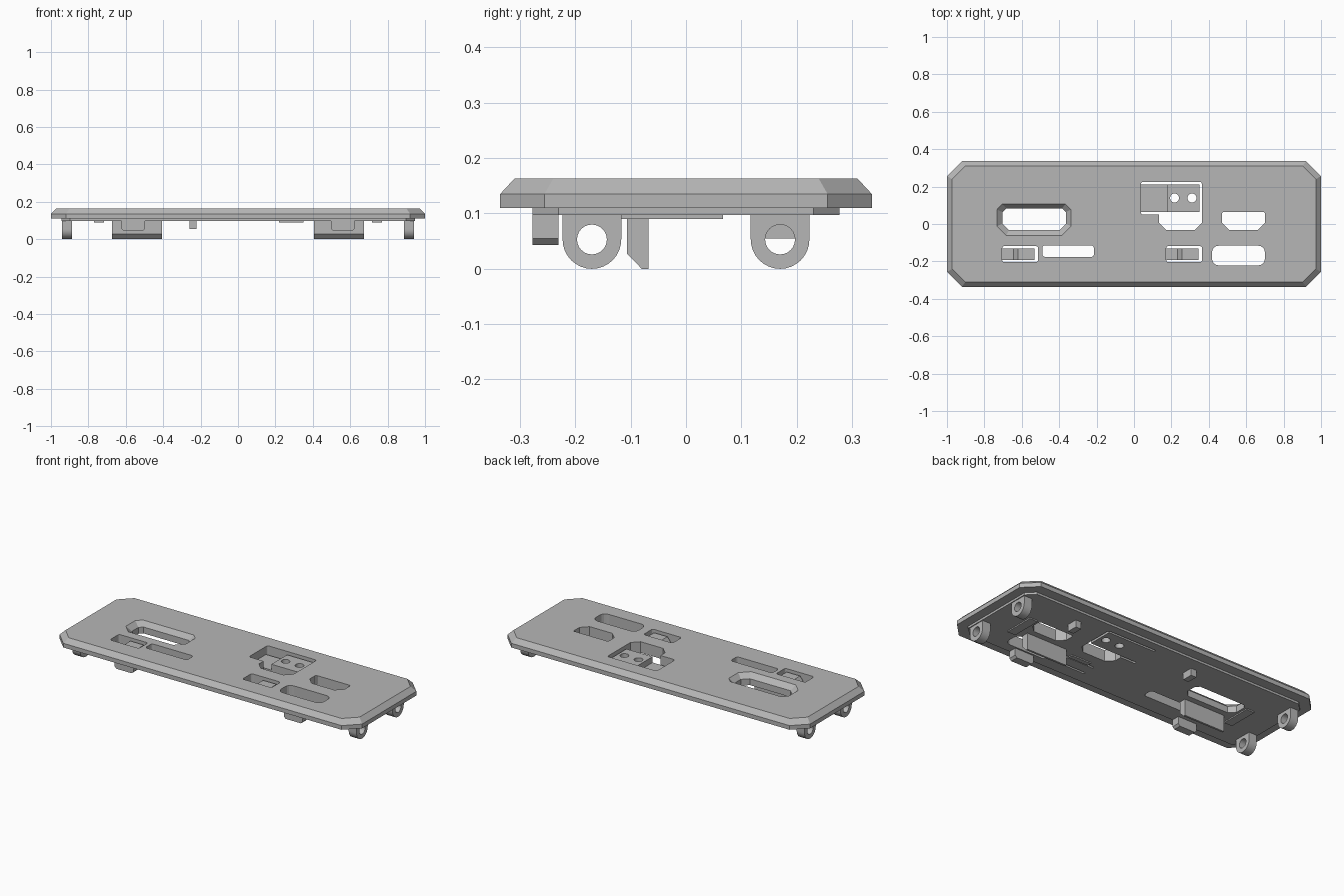
import bpy, bmesh
from math import pi, sin, cos

if "Cube" in bpy.data.objects:
    bpy.data.objects.remove(bpy.data.objects["Cube"])

grey = bpy.data.materials.new("plain grey")
grey.use_nodes = True
grey.diffuse_color = (0.47, 0.47, 0.47, 1)
grey.node_tree.nodes["Principled BSDF"].inputs["Base Color"].default_value = (0.47, 0.47, 0.47, 1)

Z_BOTTOM, Z_STEP, Z_RIM, Z_TOP = 0.097, 0.11, 0.135, 0.163


def outline(x0, x1, y0, y1, low=0.0, high=None, steps=1):
    """Rectangle with cut (steps=1) or rounded corners, counter-clockwise."""
    high = low if high is None else high
    corners = [(x1, y0, -1, 1, low, -pi / 2), (x1, y1, -1, -1, high, 0),
               (x0, y1, 1, -1, high, pi / 2), (x0, y0, 1, 1, low, pi)]
    pts = []
    for x, y, sx, sy, r, a0 in corners:
        if r == 0:
            pts.append((x, y))
            continue
        for i in range(steps + 1):
            a = a0 + i * pi / 2 / steps
            pts.append((x + sx * r + r * cos(a), y + sy * r + r * sin(a)))
    return pts


def loft(name, rings):
    """Closed solid through rings of 3D points with equal counts."""
    bm = bmesh.new()
    loops = [[bm.verts.new(p) for p in ring] for ring in rings]
    for a, b in zip(loops, loops[1:]):
        for i in range(len(a)):
            j = (i + 1) % len(a)
            bm.faces.new((a[i], a[j], b[j], b[i]))
    bm.faces.new(loops[0][::-1])
    bm.faces.new(loops[-1])
    bmesh.ops.recalc_face_normals(bm, faces=bm.faces)
    mesh = bpy.data.meshes.new(name)
    bm.to_mesh(mesh)
    bm.free()
    mesh.materials.append(grey)
    obj = bpy.data.objects.new(name, mesh)
    bpy.context.collection.objects.link(obj)
    return obj


def stack(name, *layers):
    return loft(name, [[(x, y, z) for x, y in pts] for pts, z in layers])


def box(name, x0, x1, y0, y1, z0, z1):
    pts = outline(x0, x1, y0, y1)
    return stack(name, (pts, z0), (pts, z1))


def along_x(name, x0, x1, profile):
    return loft(name, [[(x, y, z) for y, z in profile] for x in (x0, x1)])


def cut(target, cutter):
    mod = target.modifiers.new("cut", 'BOOLEAN')
    mod.operation, mod.solver, mod.object = 'DIFFERENCE', 'EXACT', cutter
    bpy.context.view_layer.objects.active = target
    bpy.ops.object.modifier_apply(modifier=mod.name)
    bpy.data.objects.remove(cutter)


def through(target, pts):
    cut(target, stack("cutter", (pts, 0), (pts, 0.3)))


def circle(x, y, r, n=24):
    return [(x + r * cos(2 * pi * i / n), y + r * sin(2 * pi * i / n)) for i in range(n)]


# Base plate with stepped underside and bevelled upper edge
step = outline(-0.945, 0.945, -0.277, 0.277, 0.047)
full = outline(-1, 1, -0.336, 0.336, 0.08)
crown = outline(-0.972, 0.972, -0.31, 0.31, 0.07)
plate = stack("base_plate", (step, Z_BOTTOM), (step, Z_STEP),
              (full, Z_STEP), (full, Z_RIM), (crown, Z_TOP))

# Countersunk handle slot
inner = outline(-0.703, -0.364, -0.033, 0.084, 0.035, 0.02)
outer = outline(-0.733, -0.337, -0.062, 0.107, 0.05, 0.03)
cut(plate, stack("cutter", (inner, 0), (inner, 0.135), (outer, Z_TOP), (outer, 0.3)))

# Plain openings
through(plate, outline(-0.49, -0.214, -0.176, -0.114, 0.015, steps=3))
through(plate, outline(0.417, 0.70, -0.221, -0.116, 0.035, steps=4))
through(plate, outline(0.47, 0.70, -0.033, 0.064, 0.04, 0.006))

# Spring latches in their openings: thin arm with a raised button
for side, x in (("right", -0.705), ("left", 0.172)):
    through(plate, outline(x, x + 0.192, -0.204, -0.118, 0.012, steps=3))
    y0, y1 = -0.192, -0.13
    profile = [(x - 0.01, Z_BOTTOM), (x + 0.174, Z_BOTTOM), (x + 0.174, 0.15),
               (x + 0.085, 0.15), (x + 0.06, 0.118), (x - 0.01, 0.118)]
    loft(side + "_latch", [[(px, y, z) for px, z in profile] for y in (y0, y1)])

# Stepped tab with two screw holes in the large opening
through(plate, outline(0.037, 0.363, 0.05, 0.225, 0.012, steps=3))
through(plate, outline(0.134, 0.363, -0.033, 0.08, 0.04, 0.004))
tab_side = [(0.03, Z_BOTTOM), (0.349, Z_BOTTOM), (0.349, 0.15),
            (0.176, 0.15), (0.176, 0.115), (0.03, 0.115)]
tab = loft("screw_tab", [[(x, y, z) for x, z in tab_side] for y in (0.064, 0.212)])
for x in (0.217, 0.31):
    through(tab, circle(x, 0.139, 0.024))

# Hinge lugs: rounded tongues with a cross hole
lug = [(0.053 * cos(a), 0.053 + 0.053 * sin(a))
       for a in [pi + i * pi / 16 for i in range(17)]]
lug += [(0.053, 0.1), (-0.053, 0.1)]
for side, sx in (("left", 1), ("right", -1)):
    for end, cy in (("front", -0.17), ("back", 0.17)):
        xs = sorted((sx * 0.888, sx * 0.94))
        part = along_x(side + "_" + end + "_lug", *xs, [(y + cy, z) for y, z in lug])
        cut(part, along_x("cutter", xs[0] - 0.1, xs[1] + 0.1, circle(cy, 0.053, 0.027)))

# Hanging walls, front clips and thin guide bars under both halves
wall = [(-0.107, 0.1), (-0.107, 0.028), (-0.08, 0), (-0.068, 0), (-0.068, 0.1)]
clip = [(0.497, 0.112), (0.497, 0.055), (0.509, 0.043),
        (0.61, 0.043), (0.622, 0.055), (0.622, 0.112)]
for side, sx in (("left", 1), ("right", -1)):
    along_x(side + "_wall", sx * 0.406, sx * 0.674, wall)
    loft(side + "_clip", [[(sx * x, y, z) for x, z in clip] for y in (-0.277, -0.23)])
    xs = sorted((sx * 0.717, sx * 0.77))
    box(side + "_guide_bar", *xs, -0.117, 0.067, 0.09, 0.1)
box("guide_strip", 0.22, 0.35, -0.117, -0.09, 0.09, 0.1)

# Small stop blocks on the underside
for side, x in (("left", 0.55), ("right", -0.24)):
    box(side + "_stop_block", x - 0.018, x + 0.018, 0.138, 0.202, 0.055, 0.1)

# Keep round walls smooth and flat faces crisp
bpy.ops.object.select_all(action='DESELECT')
for obj in bpy.context.collection.objects:
    if obj.type == 'MESH' and ("lug" in obj.name or "tab" in obj.name):
        obj.select_set(True)
        bpy.context.view_layer.objects.active = obj
bpy.ops.object.shade_smooth_by_angle(angle=0.5)
